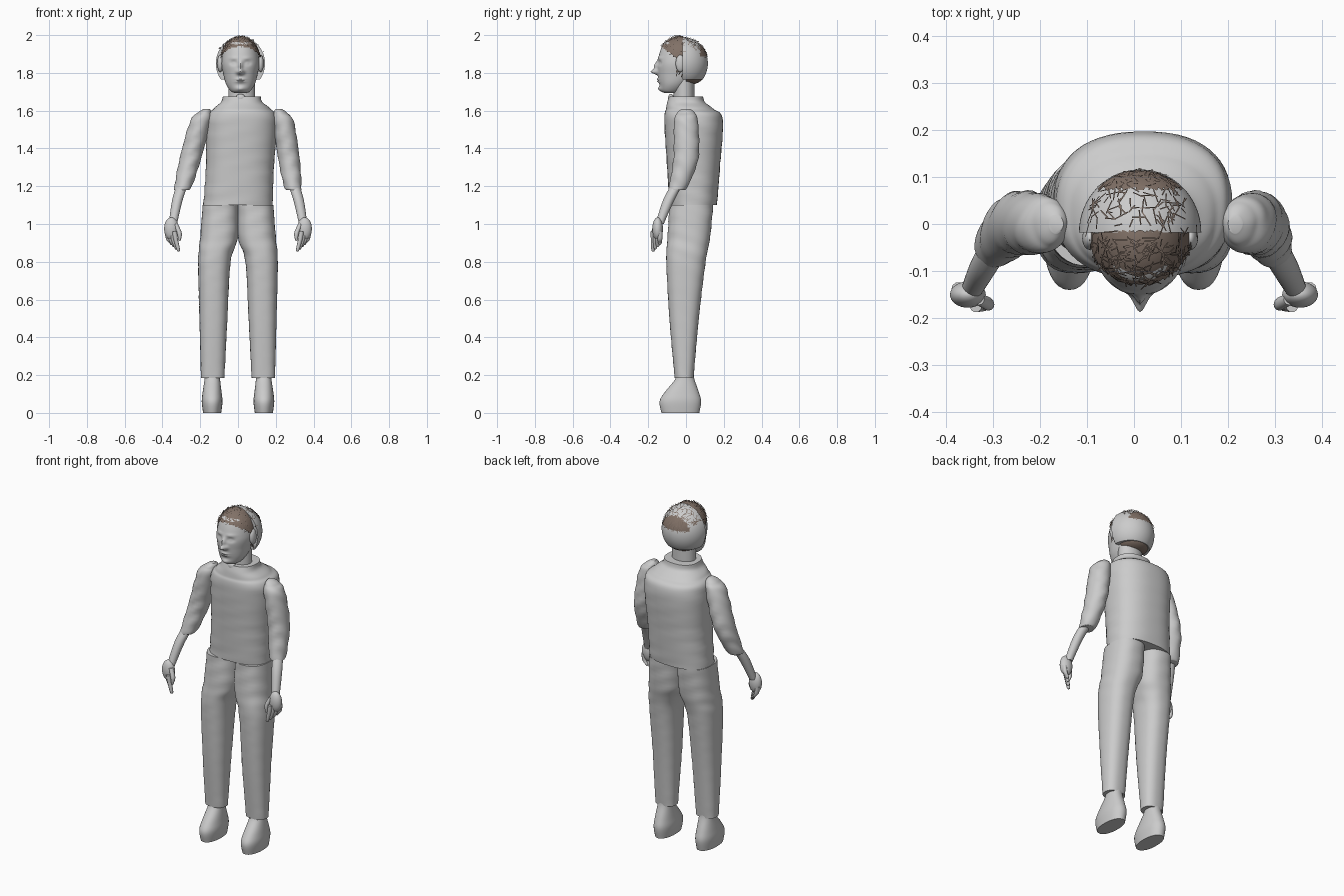
import bpy, bmesh, math, random
from mathutils import Vector
from math import sin, cos, pi

random.seed(4)
if "Cube" in bpy.data.objects:
    bpy.data.objects.remove(bpy.data.objects["Cube"], do_unlink=True)


def material(name, red, green, blue):
    mat = bpy.data.materials.new(name)
    mat.use_nodes = True
    colour = (red, green, blue, 1)
    mat.diffuse_color = colour
    mat.node_tree.nodes["Principled BSDF"].inputs["Base Color"].default_value = colour
    return mat


GREY = material("light grey", .6, .6, .6)
BROWN = material("hair brown", .22, .165, .135)


def finish(name, bm, mat):
    bmesh.ops.recalc_face_normals(bm, faces=bm.faces)
    mesh = bpy.data.meshes.new(name)
    bm.to_mesh(mesh)
    bm.free()
    mesh.materials.append(mat)
    part = bpy.data.objects.new(name, mesh)
    bpy.context.collection.objects.link(part)
    bpy.ops.object.select_all(action="DESELECT")
    part.select_set(True)
    bpy.context.view_layer.objects.active = part
    bpy.ops.object.shade_smooth_by_angle(angle=math.radians(50))


def spline(before, start, end, after, t):
    """Point on a smooth curve between start and end."""
    slope_in, slope_out = (end - before) / 2, (after - start) / 2
    rise = end - start
    return start + t * (slope_in + t * (3 * rise - 2 * slope_in - slope_out
                                        + t * (slope_in + slope_out - 2 * rise)))


def loft(name, rings, mat=GREY, sides=32, steps=5, power=2, arc=2 * pi,
         wrinkle=0, shape=None, keep=None):
    """Skin horizontal rings of (x, y, z, x radius, y radius)."""
    padded = [rings[0], *rings, rings[-1]]
    rows = []
    for window in zip(padded, padded[1:], padded[2:], padded[3:]):
        rows += [[spline(*values, step / steps) for values in zip(*window)] for step in range(steps)]
    rows.append(rings[-1])
    gaps = sides if arc == 2 * pi else sides - 1
    bm = bmesh.new()
    grid = []
    for x, y, z, rx, ry in rows:
        row = []
        for j in range(sides):
            angle = arc * j / gaps
            c, s = cos(angle), sin(angle)
            fold = 1 + wrinkle * sin(z * 75 + 2 * sin(angle * 2)) * sin(angle + z * 9)
            point = Vector((x + fold * rx * math.copysign(abs(c) ** (2 / power), c),
                            y + fold * ry * math.copysign(abs(s) ** (2 / power), s), z))
            row.append(bm.verts.new(shape(point) if shape else point))
        grid.append(row)
    for low, high in zip(grid, grid[1:]):
        for j in range(sides):
            k = (j + 1) % sides
            bm.faces.new((low[j], low[k], high[k], high[j]))
    bm.faces.new(grid[0])
    bm.faces.new(grid[-1])
    if keep:
        dropped = [face for face in bm.faces if not keep(face.calc_center_median())]
        bmesh.ops.delete(bm, geom=dropped, context="FACES")
    finish(name, bm, mat)


def blob(name, centre, radii, mat=GREY, **options):
    """Ellipsoid made of stacked rings."""
    x, y, z = centre
    rx, ry, rz = radii
    rings = []
    for step in range(-8, 9):
        angle = step / 8 * pi / 2
        girth = max(cos(angle), .05)
        rings.append((x, y, z + rz * sin(angle), rx * girth, ry * girth))
    loft(name, rings, mat, steps=3, **options)


# Shirt with shoulders and collar, neck and throat
loft("shirt", [(0, .038, 1.1, .184, .126), (.01, .04, 1.3, .18, .14), (.02, .04, 1.55, .187, .155),
               (.02, .02, 1.61, .15, .125), (.02, 0, 1.645, .11, .1), (.02, 0, 1.676, .1, .09)],
     sides=56, steps=9, power=2.4, wrinkle=.01)
loft("neck", [(.02, -.01, 1.6, .07, .055), (.02, -.01, 1.8, .07, .055)])
blob("throat_notch", (.014, -.08, 1.667), (.025, .015, .022))

MID = .013
for side, label in ((-1, "right_"), (1, "left_")):
    def limb(name, rings, lean=0, **options):
        loft(label + name, [(side * x + lean * max(0, z - 1.2), y, z, rx, ry)
                            for x, y, z, rx, ry in rings], **options)

    # Arm
    limb("sleeve", [(.19, 0, 1.61, .015, .02), (.2, 0, 1.59, .035, .045), (.22, 0, 1.54, .055, .063),
                    (.26, 0, 1.35, .057, .066), (.29, -.04, 1.2, .046, .05), (.3, -.05, 1.18, .034, .04)],
         lean=.06, steps=9, wrinkle=.045)
    limb("forearm", [(.29, -.04, 1.22, .03, .03), (.32, -.09, 1.13, .028, .03), (.345, -.14, 1, .022, .022)])
    blob(label + "palm", (side * .353, -.15, .975), (.038, .028, .06))
    for number in range(4):
        x, y = .375 - .013 * number, -.138 - .012 * number
        tip = .9 - .012 * number
        limb(f"finger_{number + 1}", [(x, y, .96, .013, .014), (x - .006, y, .92, .012, .013),
                                      (x - .02, y, tip, .009, .01), (x - .02, y, tip - .01, .003, .003)],
             sides=10)
    limb("thumb", [(.33, -.16, 1, .012, .012), (.31, -.17, .95, .013, .014), (.31, -.175, .91, .005, .005)],
         sides=12)

    # Leg and foot
    limb("trouser_leg", [(.093, .028, 1.1, .094, .116), (.1, .015, .93, .1, .113), (.125, 0, .8, .086, .104),
                         (.13, -.01, .5, .074, .078), (.134, -.01, .185, .062, .05)],
         sides=40, steps=9, power=2.4, wrinkle=.014)
    limb("foot", [(.137, -.03, 0, .048, .1), (.137, -.03, .06, .055, .11), (.137, -.022, .11, .05, .09),
                  (.136, -.006, .18, .041, .05), (.136, -.005, .22, .04, .045)], power=2.2)

    blob(label + "ear", (MID + side * .107, -.03, 1.85), (.016, .025, .045))

# Features pushed out of the face: offset from the middle, height, width, length, push
FEATURES = {
    "nose tip": (0, 1.805, .018, .013, .034),
    "nose bridge": (0, 1.835, .011, .024, .018),
    "eye socket": (.036, 1.852, .018, .011, -.012),
    "eyeball": (.036, 1.851, .011, .007, .007),
    "brow": (.036, 1.878, .024, .007, .005),
    "mouth": (0, 1.76, .024, .012, .012),
    "mouth line": (0, 1.76, .024, .003, -.008),
    "chin": (0, 1.715, .025, .014, .012),
}


def sculpt_face(point):
    if point.y < -.04:
        push = 0
        for offset, height, width, length, amount in FEATURES.values():
            across = (abs(point.x - MID) - offset) / width
            push += amount * math.exp(-across ** 2 - ((point.z - height) / length) ** 2)
        point.y -= push * min(1, (-.04 - point.y) / .06)
    return point


loft("head", [(MID, -.08, 1.693, .03, .03), (MID, -.075, 1.705, .053, .056), (MID, -.06, 1.74, .076, .08),
              (MID, -.04, 1.79, .09, .108), (MID, -.03, 1.86, .1, .12), (MID, -.03, 1.95, .077, .092),
              (MID, -.03, 1.985, .03, .04)],
     sides=120, steps=14, power=2.1, shape=sculpt_face)

# Rear half shell of the head
REAR, REAR_SIZE = Vector((MID, -.018, 1.85)), Vector((.13, .134, .14))
FRONT, FRONT_SIZE = Vector((MID, -.03, 1.86)), Vector((.107, .124, .135))
blob("head_shell", REAR, REAR_SIZE, arc=pi,
     shape=lambda point: Vector((point.x, point.y, max(point.z, 1.765))))


# Hair caps kept by region
def front_hair(point):
    return point.y < -.015 and point.z > 1.88 + .75 * max(0, -point.y - .05)


def back_hair(point):
    return point.y > .075 and point.z > 1.885


blob("front_hair", FRONT, FRONT_SIZE, BROWN, sides=64, keep=front_hair)
blob("back_hair", REAR, REAR_SIZE * 1.02, BROWN, sides=64, keep=back_hair)
blob("nape_hair", (MID, 0, 1.78), (.09, .09, .045), BROWN, arc=pi)

# Loose strands lying over the caps
bm = bmesh.new()


def random_direction():
    return Vector([random.gauss(0, 1) for axis in "xyz"]).normalized()


def add_strand(point, along, out, half_width):
    wide = along.cross(out).normalized() * half_width
    corners = [point - along - wide, point - along + wide, point + along + wide, point + along - wide]
    for corner in corners:
        corner.z = min(corner.z, 2)
    bm.faces.new([bm.verts.new(corner) for corner in corners])


for attempt in range(650):
    out = random_direction()
    out.z = abs(out.z)
    centre, size = (FRONT, FRONT_SIZE) if out.y < 0 else (REAR, REAR_SIZE)
    point = centre + out * size * 1.03
    sparse_crown = point.y > -.015 and point.z > 1.92 and random.random() < .6
    if front_hair(point) or back_hair(point) or sparse_crown:
        along = out.cross(random_direction()).normalized() + out * random.uniform(-.1, .2)
        add_strand(point, along * random.uniform(.008, .018), out, .0014)

# Sideburn strands
for side in (-1, 1):
    for strand in range(15):
        point = Vector((MID + side * .106, random.uniform(-.05, -.02), random.uniform(1.78, 1.88)))
        add_strand(point, Vector((0, .003, .008)), Vector((side, 0, 0)), .002)
finish("hair_strands", bm, BROWN)
